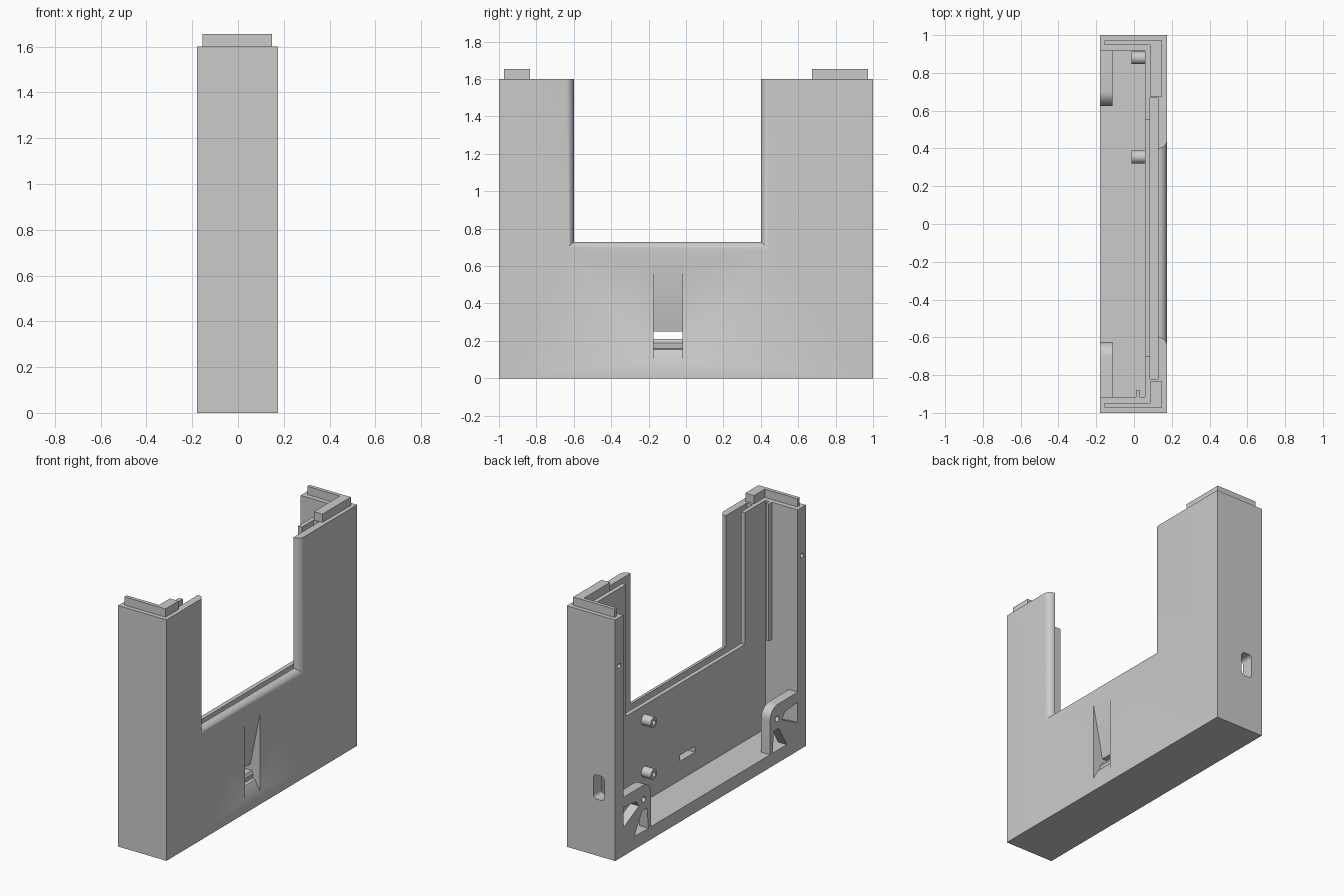
import bpy, bmesh, math
from mathutils import Vector

if "Cube" in bpy.data.objects:
    bpy.data.objects.remove(bpy.data.objects["Cube"])

grey = bpy.data.materials.new("light_grey")
grey.diffuse_color = (0.6, 0.6, 0.6, 1)
grey.use_nodes = True
grey.node_tree.nodes["Principled BSDF"].inputs["Base Color"].default_value = grey.diffuse_color

X0, X1 = -0.18, 0.175          # open back and front face
TOP, FLOOR, SIDE = 1.6, 0.085, 0.915
PLATE = 0.057                  # inner face of the front plate


def finish(name, bm):
    bmesh.ops.recalc_face_normals(bm, faces=bm.faces)
    me = bpy.data.meshes.new(name)
    bm.to_mesh(me)
    bm.free()
    me.materials.append(grey)
    ob = bpy.data.objects.new(name, me)
    bpy.context.collection.objects.link(ob)
    return ob


def loft(name, rings):
    """Skin closed rings of equal length and cap both ends."""
    bm = bmesh.new()
    loops = [[bm.verts.new(p) for p in r] for r in rings]
    n = len(loops[0])
    for a, b in zip(loops, loops[1:]):
        for i in range(n):
            j = (i + 1) % n
            bm.faces.new((a[i], a[j], b[j], b[i]))
    bm.faces.new(loops[0])
    bm.faces.new(loops[-1])
    return finish(name, bm)


def prism(name, pts, lo, hi, axis="x"):
    """Extrude a 2D outline along x (y,z points) or y (x,z points)."""
    put = (lambda p, t: (t, p[0], p[1])) if axis == "x" else (lambda p, t: (p[0], t, p[1]))
    return loft(name, [[put(p, t) for p in pts] for t in (lo, hi)])


def box(name, x, y, z):
    return prism(name, [(y[0], z[0]), (y[1], z[0]), (y[1], z[1]), (y[0], z[1])], *x)


def circle(cy, cz, r, n=24):
    return [(cy + r * math.cos(2 * math.pi * i / n), cz + r * math.sin(2 * math.pi * i / n)) for i in range(n)]


def round_rect(a0, a1, b0, b1, r, n=6):
    pts = []
    for k, (a, b) in enumerate([(a1 - r, b1 - r), (a0 + r, b1 - r), (a0 + r, b0 + r), (a1 - r, b0 + r)]):
        for i in range(n + 1):
            t = math.pi / 2 * (k + i / n)
            pts.append((a + r * math.cos(t), b + r * math.sin(t)))
    return pts


def cut(ob, cutters):
    for c in cutters:
        m = ob.modifiers.new(c.name, "BOOLEAN")
        m.operation, m.solver, m.object = "DIFFERENCE", "EXACT", c
    bpy.context.view_layer.update()
    me = bpy.data.meshes.new_from_object(ob.evaluated_get(bpy.context.evaluated_depsgraph_get()))
    ob.modifiers.clear()
    ob.data = me
    for c in cutters:
        bpy.data.objects.remove(c)


def smooth(ob):
    bpy.ops.object.select_all(action="DESELECT")
    ob.select_set(True)
    bpy.context.view_layer.objects.active = ob
    bpy.ops.object.shade_smooth_by_angle(angle=math.radians(30))


# U-shaped housing with a rounded front edge around the opening
def u_ring(x, d):
    yz = [(-1, 0), (1, 0), (1, TOP), (0.4 + d, TOP), (0.4 + d, 0.73 - d),
          (-0.6 - d, 0.73 - d), (-0.6 - d, TOP), (-1, TOP)]
    return [(x, y, z) for y, z in yz]


R = 0.045
arc = [math.pi / 2 * i / 8 for i in range(9)]
housing = loft("housing", [u_ring(X0, 0)] +
               [u_ring(X1 - R + R * math.sin(t), R * (1 - math.cos(t))) for t in arc])

# Cavity, pane groove, window rebate, side port, screw holes and latch recess
latch = [(0.20, 0.725), (0.175, 0.60), (0.105, 0.25), (0, 0.25), (0, 0.21), (0.115, 0.21),
         (0.125, 0.19), (0.12, 0.16), (0.14, 0.155), (0.175, 0.09), (0.20, 0.09)]
cutters = [
    box("cavity", (-0.3, PLATE), (-SIDE, SIDE), (FLOOR, 2)),
    box("pane_groove", (0.085, 0.127), (-0.82, 0.67), (0.62, 2)),
    box("window_rebate", (0, 0.1265), (-0.70, 0.55), (0.725, 2)),
    prism("port", round_rect(-0.10, -0.02, 0.375, 0.535, 0.025), 0.85, 1.1, "y"),
    prism("latch_recess", latch, -0.175, -0.02, "y"),
]
for s in (-1, 1):
    cutters.append(prism("screw_hole", circle(s * 0.958, 1.28, 0.016), -0.3, -0.08))
cut(housing, cutters)
smooth(housing)

# Corner brackets with a rounded corner, a screw hole and two openings
for s, side in ((1, "left"), (-1, "right")):
    corner = [(0.705 - 0.08 * math.sin(t), 0.31 + 0.08 * math.cos(t)) for t in arc]
    outline = [(SIDE + 0.002, 0.39)] + corner + [(0.625, FLOOR - 0.002), (SIDE + 0.002, FLOOR - 0.002)]
    upper = [(0.93, 0.325), (0.78, 0.31), (0.75, 0.27), (0.93, 0.18)]
    lower = [(0.715, 0.225), (0.665, 0.225), (0.65, 0.07), (0.81, 0.07)]
    flip = lambda pts: [(s * y, z) for y, z in pts]
    bracket = prism(side + "_bracket", flip(outline), X0, -0.115)
    cut(bracket, [prism("upper_opening", flip(upper), -0.3, 0),
                  prism("lower_opening", flip(lower), -0.3, 0),
                  prism("bracket_hole", circle(s * 0.70, 0.295, 0.018), -0.3, 0)])
    smooth(bracket)

# Hollow screw bosses on the front plate
for y in (0.355, 0.88):
    for z in (0.285, 0.63):
        boss = prism("screw_boss", circle(y, z, 0.034), -0.013, PLATE + 0.002)
        cut(boss, [prism("boss_hole", circle(y, z, 0.016), -0.1, 0.04)])
        smooth(boss)

# L-shaped joining tabs on top of both arms
for s, end, side in ((1, 0.675, "left"), (-1, 0.835, "right")):
    plan = [(-0.155, 0.972), (0.148, 0.972), (0.148, end), (0.085, end), (0.085, 0.948), (-0.155, 0.948)]
    loft(side + "_tab", [[(x, s * y, z) for x, y in plan] for z in (TOP - 0.002, 1.655)])

# Guide rib on the inner side wall
box("guide_rib", (0.01, 0.03), (-SIDE - 0.002, -0.88), (0.69, TOP))
